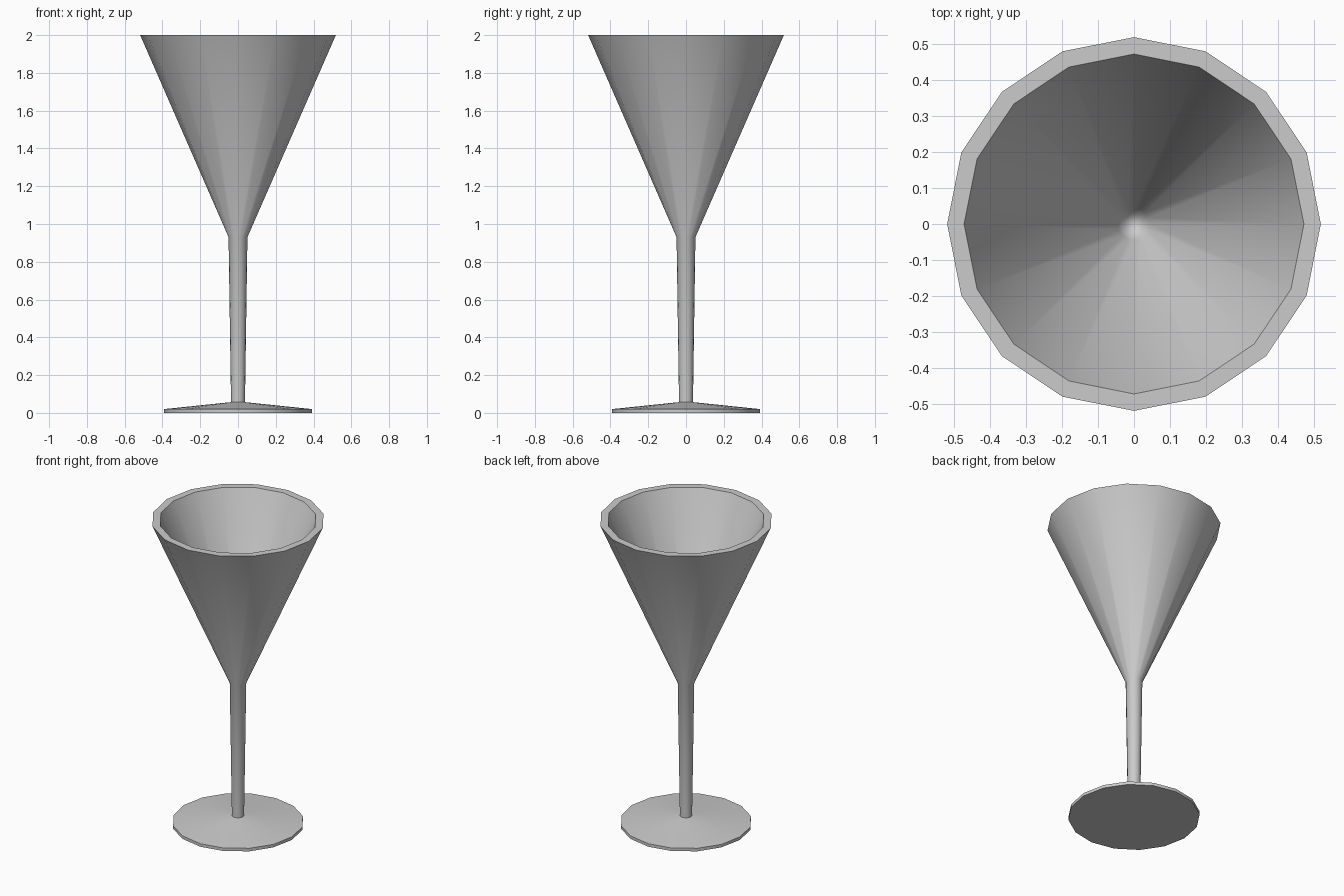
import bpy, bmesh, math

if "Cube" in bpy.data.objects:
    bpy.data.objects.remove(bpy.data.objects["Cube"])

SIDES = 16


def lathe(name, profile):
    """Revolve an (r, z) profile around z into a closed mesh."""
    bm = bmesh.new()
    verts = [bm.verts.new((r, 0, z)) for r, z in profile]
    edges = [bm.edges.new(pair) for pair in zip(verts, verts[1:])]
    bmesh.ops.spin(bm, geom=verts + edges, cent=(0, 0, 0), axis=(0, 0, 1),
                   angle=math.tau, steps=SIDES)
    bmesh.ops.remove_doubles(bm, verts=bm.verts[:], dist=1e-4)
    bmesh.ops.recalc_face_normals(bm, faces=bm.faces[:])
    mesh = bpy.data.meshes.new(name)
    bm.to_mesh(mesh)
    bm.free()
    obj = bpy.data.objects.new(name, mesh)
    bpy.context.collection.objects.link(obj)
    bpy.context.view_layer.objects.active = obj
    obj.select_set(True)
    bpy.ops.object.shade_smooth_by_angle(angle=math.radians(40))
    return obj


# Foot, stem and hollow conical bowl in one continuous profile
foot = [(0, 0), (0.393, 0), (0.393, 0.02), (0.037, 0.057)]
stem = [(0.05, 0.93)]
bowl_outside = [(0.518, 2.0)]
bowl_inside = [(0.471, 2.0), (0.045, 1.025), (0.025, 0.995), (0, 0.985)]
lathe("stemmed_glass", foot + stem + bowl_outside + bowl_inside)
